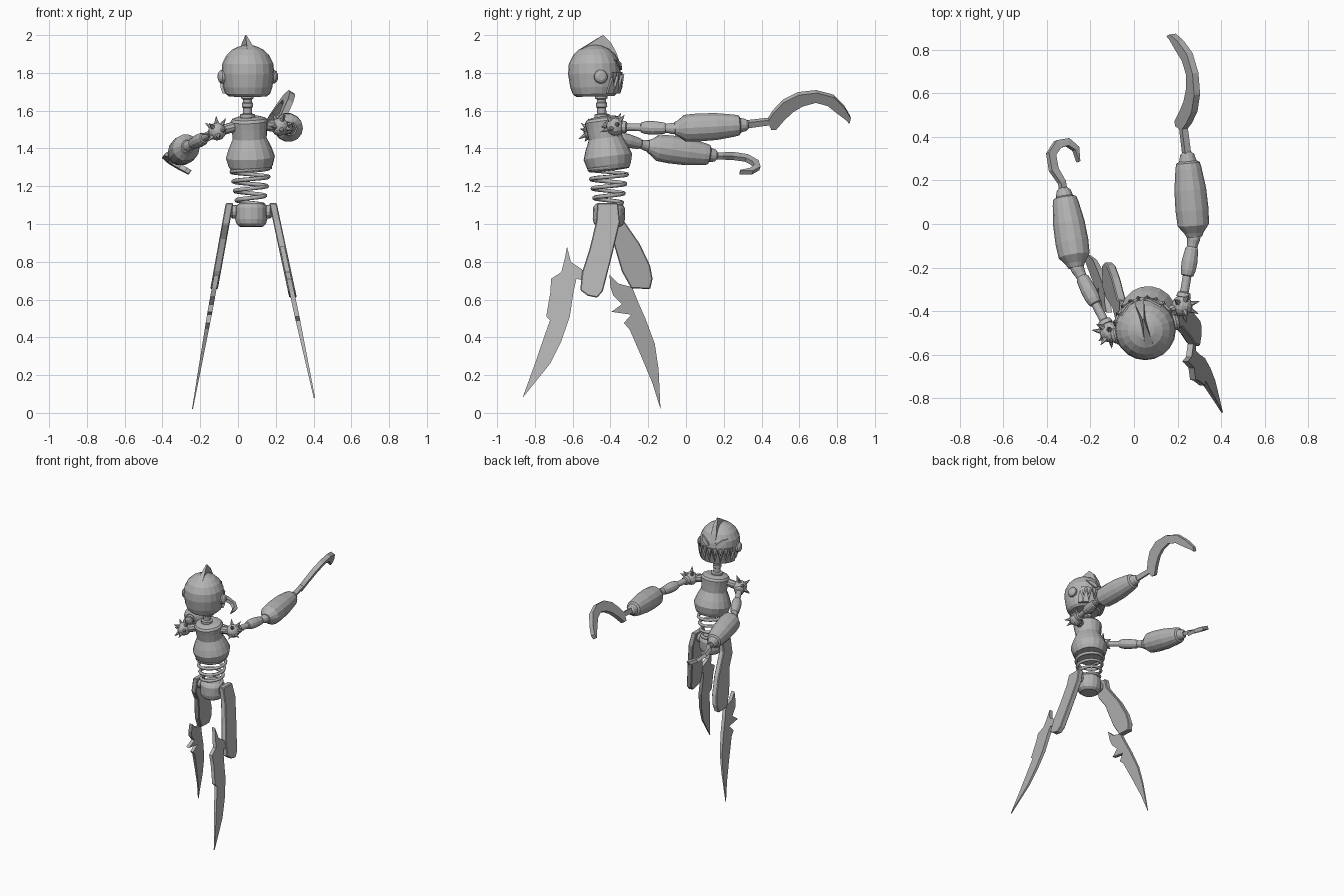
import bpy, bmesh, math
from mathutils import Vector as V

old = bpy.data.objects.get("Cube")
if old:
    bpy.data.objects.remove(old, do_unlink=True)

GREY = (0.45, 0.45, 0.45, 1)
metal = bpy.data.materials.new("grey_metal")
metal.use_nodes = True
metal.diffuse_color = GREY
metal.node_tree.nodes["Principled BSDF"].inputs["Base Color"].default_value = GREY


def finish(name, bm):
    bmesh.ops.recalc_face_normals(bm, faces=bm.faces)
    mesh = bpy.data.meshes.new(name)
    bm.to_mesh(mesh)
    bm.free()
    mesh.materials.append(metal)
    obj = bpy.data.objects.new(name, mesh)
    bpy.context.collection.objects.link(obj)
    return obj


def skin(bm, rings):
    """Join closed rings of equal length and cap both ends."""
    n = len(rings[0])
    for a, b in zip(rings, rings[1:]):
        for i in range(n):
            j = (i + 1) % n
            bm.faces.new((a[i], a[j], b[j], b[i]))
    bm.faces.new(rings[0])
    bm.faces.new(rings[-1])


def lathe(name, base, axis, profile, sides=14):
    """Turned part: profile is (distance along axis, radius)."""
    base, axis = V(base), V(axis).normalized()
    quat = axis.to_track_quat("Z", "Y")
    bm = bmesh.new()
    rings = []
    for d, r in profile:
        ring = []
        for i in range(sides):
            a = math.tau * i / sides
            ring.append(bm.verts.new(base + quat @ V((max(r, .001) * math.cos(a), max(r, .001) * math.sin(a), d))))
        rings.append(ring)
    skin(bm, rings)
    return finish(name, bm)


def plate(name, outline, place):
    """Flat cut-out: place(u, v, side) gives the position on each face."""
    bm = bmesh.new()
    skin(bm, [[bm.verts.new(place(u, v, s)) for u, v in outline] for s in (-1, 1)])
    return finish(name, bm)


def sickle(name, path, widths, normal, thick):
    """Curved blade lying in the plane with the given normal."""
    path, normal = [V(p) for p in path], V(normal).normalized()
    bm = bmesh.new()
    rings = []
    for i, (p, w) in enumerate(zip(path, widths)):
        t = path[min(i + 1, len(path) - 1)] - path[max(i - 1, 0)]
        side = t.cross(normal).normalized() * w / 2
        up = normal * thick / 2
        rings.append([bm.verts.new(p + side * a + up * b) for a, b in ((-1, -1), (1, -1), (1, 1), (-1, 1))])
    skin(bm, rings)
    return finish(name, bm)


def ball(name, c, axis, r, sides=12):
    steps = [math.pi * k / 8 for k in range(9)]
    return lathe(name, c, axis, [(-r * math.cos(a), r * math.sin(a)) for a in steps], sides)


# Trunk: pelvis, coil waist, torso, neck
lathe("pelvis", (.07, -.41, .985), (0, .03, 1),
      [(0, .06), (.015, .078), (.04, .085), (.1, .085), (.115, .075), (.125, .06)], 16)
lathe("torso", (.068, -.405, 1.285), (-.01, -.035, .28),
      [(0, .105), (.025, .118), (.07, .13), (.115, .115), (.17, .09), (.225, .095),
       (.26, .1), (.275, .09), (.285, .06)], 18)
lathe("neck", (.05, -.445, 1.56), (0, -.03, 1),
      [(0, .04), (.02, .04), (.025, .024), (.055, .024), (.06, .03), (.08, .03),
       (.085, .024), (.1, .024), (.105, .033), (.13, .033)], 12)

curve = bpy.data.curves.new("waist_spring", "CURVE")
curve.dimensions = "3D"
curve.bevel_depth = .011
curve.bevel_resolution = 1
line = curve.splines.new("POLY")
TURNS, STEPS = 4, 18
line.points.add(TURNS * STEPS)
for i, point in enumerate(line.points):
    t = i / (TURNS * STEPS)
    a = math.tau * TURNS * t
    r = .07 + .035 * t
    point.co = (.066 + r * math.cos(a), -.41 + r * math.sin(a), 1.1 + .2 * t, 1)
curve.materials.append(metal)
spring = bpy.data.objects.new("waist_spring", curve)
bpy.context.collection.objects.link(spring)

# Head, turned slightly sideways
HEAD = V((.052, -.482, 0))
FACE = V((-.22, .975, 0)).normalized()
SIDE = V((FACE.y, -FACE.x, 0))
UP = V((0, 0, 1))
HEAD_PROFILE = [(0, .1), (.015, .118), (.05, .13), (.12, .14), (.175, .135),
                (.22, .112), (.25, .08), (.268, .04), (.275, 0)]
lathe("head", HEAD + UP * 1.675, (0, -.02, 1), HEAD_PROFILE, 20)


def head_radius(z):
    h = z - 1.675
    for (a, ra), (b, rb) in zip(HEAD_PROFILE, HEAD_PROFILE[1:]):
        if a <= h <= b:
            return ra + (rb - ra) * (h - a) / (b - a)
    return .1


def on_head(lift):
    """Place (degrees from the face, height) on the head surface."""
    def place(deg, z, s):
        a = math.radians(deg)
        r = head_radius(z) + (lift if s > 0 else -.008)
        return HEAD + (FACE * math.cos(a) + SIDE * math.sin(a)) * r + UP * z
    return place


plate("crest", [(-.08, 1.925), (-.03, 1.955), (.01, 1.98), (.045, 2.0), (.085, 1.96), (.115, 1.9),
                (.135, 1.84), (.1, 1.85), (.06, 1.88), (-.05, 1.9)],
      lambda u, v, s: HEAD + FACE * u + UP * v + SIDE * s * max(.003, .02 - max(v - 1.93, 0) * .25))
for s, label in ((-1, "right"), (1, "left")):
    lathe(label + "_ear", HEAD + SIDE * s * .12 + UP * 1.78, SIDE * s,
          [(0, .036), (.025, .036), (.035, .028), (.04, .018)], 14)
    plate(label + "_eye", [(s * a, z) for a, z in
                           ((10, 1.825), (22, 1.815), (38, 1.84), (48, 1.87), (30, 1.865), (18, 1.85))],
          on_head(.006))

# Interlocking teeth
for k in range(9):
    a = -64 + 16 * k
    tip = .035 * math.cos(math.radians(a))
    plate("lower_tooth", [(a - 8, 1.69), (a + 8, 1.69), (a + 7, 1.72), (a, 1.76 + tip), (a - 7, 1.72)], on_head(.016))
    if k < 8:
        plate("upper_tooth", [(a + 2, 1.805), (a + 14, 1.805), (a + 8, 1.745)], on_head(.008))


# Arms: spiked shoulder, turned upper arm and forearm
def arm(label, root, shoulder, elbow, wrist, back):
    root, shoulder, elbow, wrist = V(root), V(shoulder), V(elbow), V(wrist)
    lathe(label + "_shoulder_joint", root, shoulder - root, [(0, .028), ((shoulder - root).length, .028)], 10)
    ball(label + "_shoulder", shoulder, elbow - shoulder, .048)
    back = V(back).normalized()
    quat = back.to_track_quat("Z", "Y")
    dirs = [back] + [quat @ V((math.cos(a), math.sin(a), .35)).normalized()
                     for a in (math.tau * k / 7 for k in range(7))]
    for d in dirs:
        lathe(label + "_shoulder_spike", shoulder + d * .035, d, [(0, .016), (.05, 0)], 6)
    d = elbow - shoulder
    n = d.length
    lathe(label + "_upper_arm", shoulder, d,
          [(.04, .034), (.06, .03), (.065, .02), (n * .42, .02), (n * .43, .028), (n * .5, .034),
           (n * .62, .036), (n * .8, .03), (n * .83, .024), (n * .88, .026), (n * .93, .03), (n, .03)], 12)
    d = wrist - elbow
    n = d.length
    lathe(label + "_forearm", elbow, d,
          [(-.01, .035), (.01, .045), (.045, .072), (n * .3, .076), (n * .55, .073), (n * .8, .06),
           (n * .87, .054), (n * .89, .04), (n * .97, .032), (n, .02)], 14)


arm("left", (.13, -.42, 1.52), (.22, -.375, 1.515), (.276, -.05, 1.505), (.243, .33, 1.525), (.3, -.6, .8))
arm("right", (.0, -.46, 1.52), (-.11, -.495, 1.49), (-.267, -.19, 1.41), (-.325, .165, 1.36), (-.5, -.7, .5))

# Hand blades
def left_hand(y, z):
    return (.23 - .143 * (y - .44) + .58 * (z - 1.55), y, z)


sickle("left_hand_rod", [(.244, .3, 1.525), left_hand(.46, 1.545)], [.035, .03], (1, .1, -.5), .03)
sickle("left_hand_blade",
       [left_hand(y, z) for y, z in ((.462, 1.505), (.465, 1.54), (.49, 1.575), (.54, 1.625), (.605, 1.66),
                                     (.688, 1.675), (.765, 1.655), (.82, 1.605), (.86, 1.56), (.862, 1.54))],
       [.025, .07, .075, .08, .075, .06, .06, .05, .025, .004], (1, .143, -.58), .032)
sickle("right_hand_blade",
       [(-.323, .14, 1.36), (-.33, .19, 1.36), (-.368, .25, 1.36), (-.38, .32, 1.35), (-.35, .365, 1.325),
        (-.305, .375, 1.3), (-.267, .345, 1.28), (-.255, .285, 1.275)],
       [.03, .03, .04, .04, .04, .035, .028, .006], (.55, .21, .8), .025)


# Legs: flat slanted thighs and blade shins
def leg(label, top_x, slope, thigh, shin):
    def slab(half, taper):
        def place(y, z, s):
            w = half * min(1, .15 + z * 1.6) if taper else half
            return V((top_x + slope * (1.11 - z) + s * w, y, z))
        return place
    obj = plate(label + "_thigh", thigh, slab(.02, False))
    bevel = obj.modifiers.new("edge", "BEVEL")
    bevel.width = .005
    plate(label + "_shin_blade", shin, slab(.013, True))
    lathe(label + "_hip", (.07, -.41, 1.065), (top_x - .07, 0, 0),
          [(.06, .02), (.08, .036), (.1, .036), (.115, .022)], 12)


leg("left", .185, .213,
    [(-.47, 1.11), (-.36, 1.11), (-.35, 1.01), (-.39, .84), (-.44, .645), (-.47, .61), (-.52, .62),
     (-.56, .65), (-.55, .745), (-.51, .87), (-.475, 1.015)],
    [(-.63, .88), (-.61, .8), (-.55, .76), (-.54, .7), (-.58, .71), (-.595, .645), (-.615, .51), (-.66, .38),
     (-.72, .26), (-.865, .08), (-.8, .26), (-.745, .42), (-.72, .49), (-.74, .51), (-.717, .645),
     (-.715, .71), (-.66, .745), (-.64, .825)])
leg("right", -.045, -.18,
    [(-.45, 1.11), (-.35, 1.11), (-.345, 1.04), (-.245, .895), (-.19, .78), (-.177, .71), (-.19, .655),
     (-.29, .66), (-.34, .75), (-.39, .92), (-.445, 1.0)],
    [(-.405, .73), (-.36, .685), (-.285, .665), (-.255, .59), (-.215, .5), (-.165, .365), (-.145, .23),
     (-.135, .02), (-.177, .155), (-.235, .295), (-.3, .445), (-.33, .475), (-.29, .52), (-.395, .535),
     (-.34, .575), (-.385, .62), (-.4, .665)])
